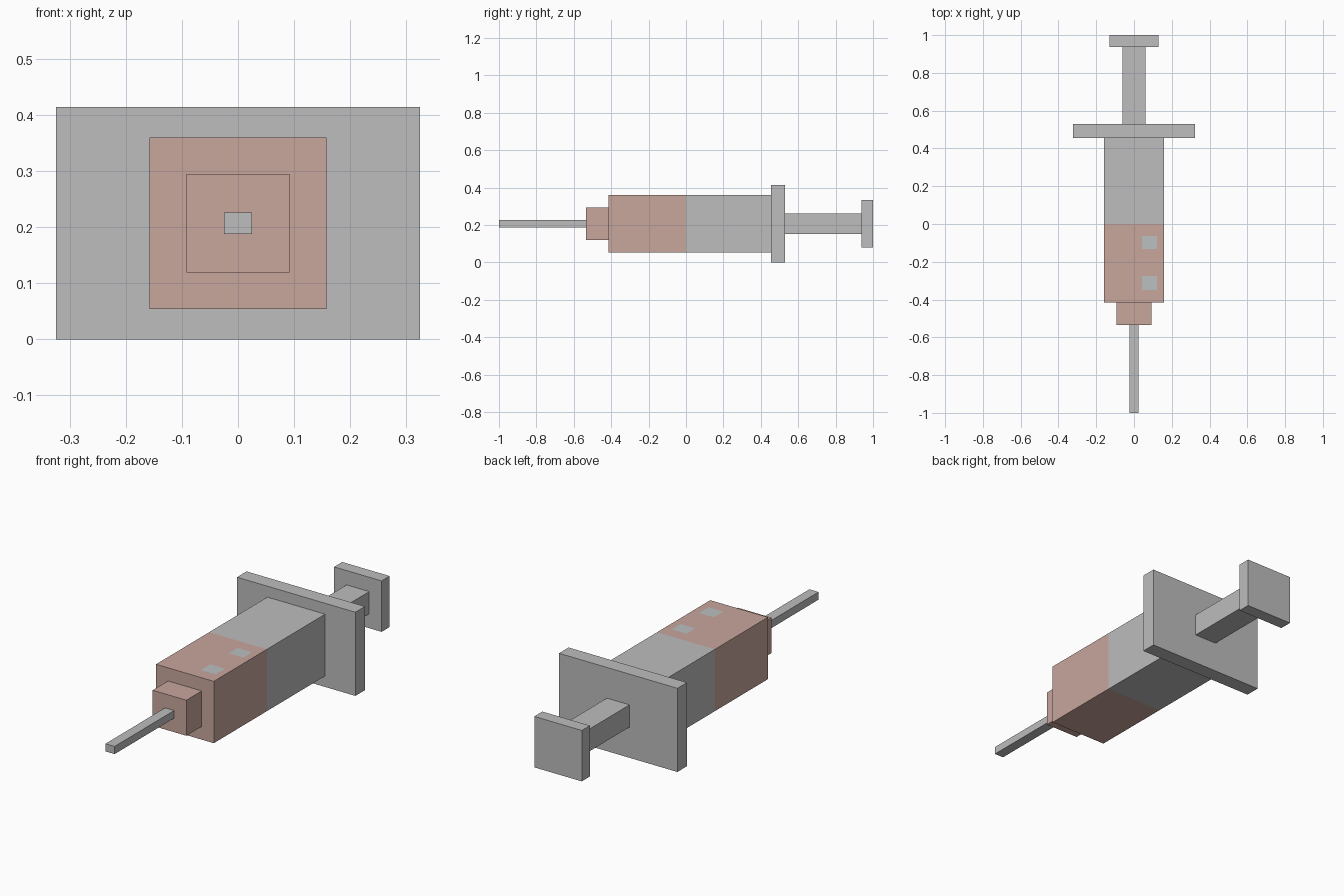
import bpy
import bmesh
from mathutils import Vector

cube = bpy.data.objects.get("Cube")
if cube:
    bpy.data.objects.remove(cube, do_unlink=True)


def material(name, rgb):
    mat = bpy.data.materials.new(name)
    mat.use_nodes = True
    mat.diffuse_color = (*rgb, 1)
    mat.node_tree.nodes["Principled BSDF"].inputs["Base Color"].default_value = (*rgb, 1)
    return mat


grey = material("light grey", (0.51, 0.51, 0.51))
salmon = material("salmon fluid", (0.58, 0.385, 0.34))
pale = material("pale mark", (0.50, 0.525, 0.525))

AXIS_Z = 0.207  # height of the shared centre line


def box(name, half_x, half_z, y0, y1, mats, cuts=(), rule=None):
    """Box along the centre line, optionally sliced and coloured by a rule."""
    bm = bmesh.new()
    bmesh.ops.create_cube(bm, size=1)
    for v in bm.verts:
        v.co = Vector((v.co.x * 2 * half_x,
                       y0 + (v.co.y + 0.5) * (y1 - y0),
                       AXIS_Z + v.co.z * 2 * half_z))
    for point, normal in cuts:
        bmesh.ops.bisect_plane(bm, geom=bm.verts[:] + bm.edges[:] + bm.faces[:],
                               plane_co=point, plane_no=normal)
    if rule:
        for f in bm.faces:
            f.material_index = rule(f.calc_center_median(), f.normal)
    mesh = bpy.data.meshes.new(name)
    bm.to_mesh(mesh)
    bm.free()
    for m in mats:
        mesh.materials.append(m)
    obj = bpy.data.objects.new(name, mesh)
    bpy.context.collection.objects.link(obj)
    return obj


# Needle and its hub
box("needle", 0.025, 0.019, -1.0, -0.535, [grey])
box("needle_hub", 0.092, 0.088, -0.535, -0.415, [salmon])

# Barrel: fluid in the front half, two square marks cut into the top
MARK_X = (0.042, 0.122)
MARKS_Y = ((-0.35, -0.275), (-0.132, -0.063))


def barrel_colour(c, n):
    if n.z > 0.9 and MARK_X[0] < c.x < MARK_X[1]:
        if any(a < c.y < b for a, b in MARKS_Y):
            return 2
    return 1 if c.y < 0 else 0


cuts = [((x, 0, 0), (1, 0, 0)) for x in MARK_X]
cuts += [((0, y, 0), (0, 1, 0)) for pair in MARKS_Y for y in pair]
cuts.append(((0, 0, 0), (0, 1, 0)))
box("barrel", 0.158, 0.153, -0.415, 0.455, [grey, salmon, pale], cuts, barrel_colour)

# Finger flange, plunger rod and thumb pad
box("finger_flange", 0.324, 0.207, 0.455, 0.53, [grey])
box("plunger_rod", 0.062, 0.055, 0.53, 0.937, [grey])
box("thumb_pad", 0.13, 0.126, 0.937, 1.0, [grey])
